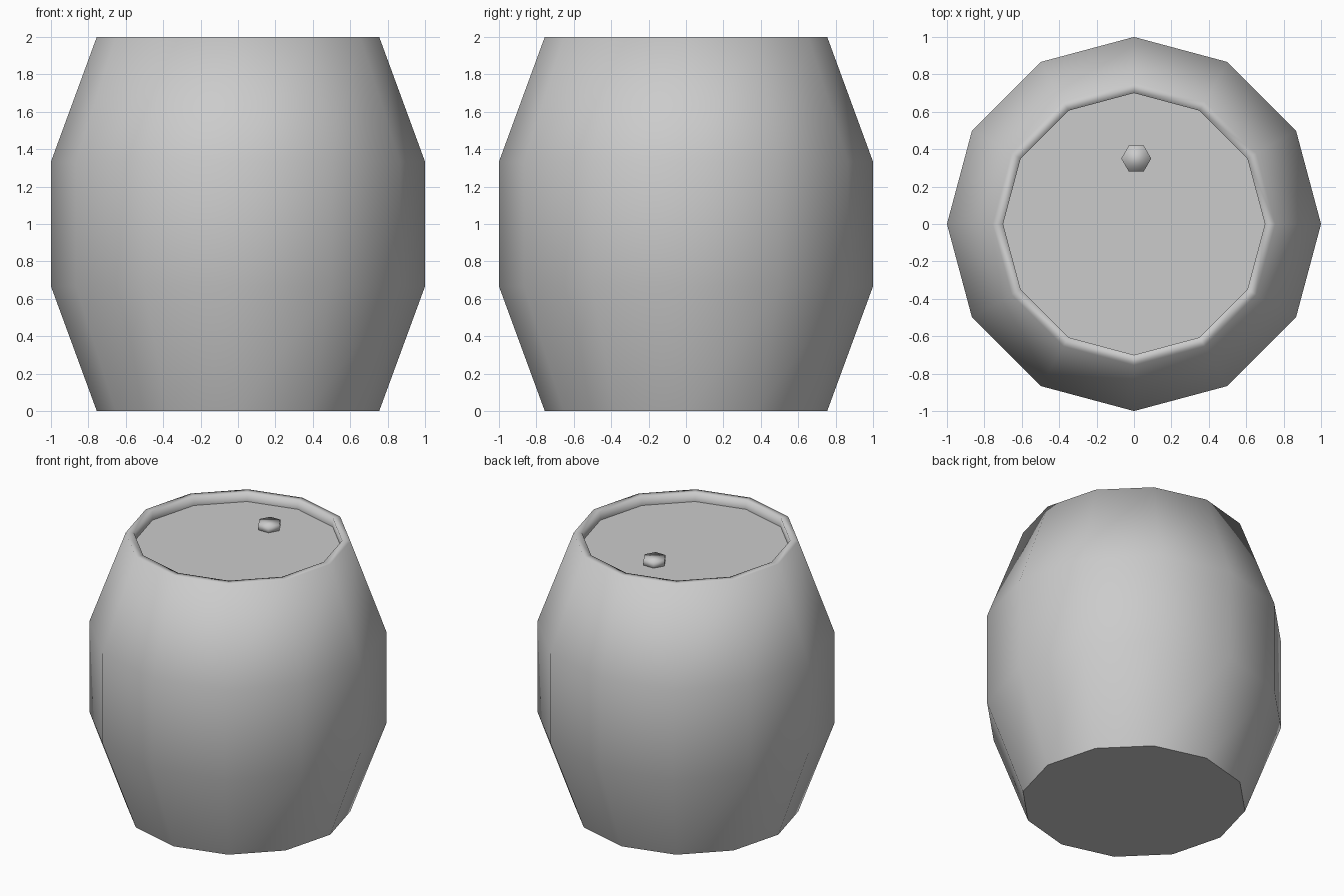
import bpy, bmesh
from math import cos, sin, tau

if "Cube" in bpy.data.objects:
    bpy.data.objects.remove(bpy.data.objects["Cube"])


def lathe(name, profile, sides, centre=(0, 0), flat_caps=True):
    """Turn (radius, z) points into a closed low-poly solid with end caps."""
    bm = bmesh.new()
    rings = [[bm.verts.new((centre[0] + r * cos(tau * i / sides),
                            centre[1] + r * sin(tau * i / sides), z))
              for i in range(sides)] for r, z in profile]
    for a, b in zip(rings, rings[1:]):
        for i in range(sides):
            j = (i + 1) % sides
            bm.faces.new((a[i], a[j], b[j], b[i])).smooth = True
    for cap in (rings[0][::-1], rings[-1]):
        bm.faces.new(cap).smooth = not flat_caps
    mesh = bpy.data.meshes.new(name)
    bm.to_mesh(mesh)
    bm.free()
    obj = bpy.data.objects.new(name, mesh)
    bpy.context.collection.objects.link(obj)
    return obj


# Barrel body: bulging sides, thin rim and recessed lid
lid_z = 1.935
lathe("barrel_body", [(0.755, 0), (1, 0.667), (1, 1.333), (0.755, 2),
                      (0.70, 2), (0.70, lid_z)], 12)

# Small hexagonal bung on the lid
lathe("bung", [(0.08, lid_z - 0.01), (0.08, lid_z + 0.045)], 6,
      centre=(0.012, 0.35), flat_caps=False)
